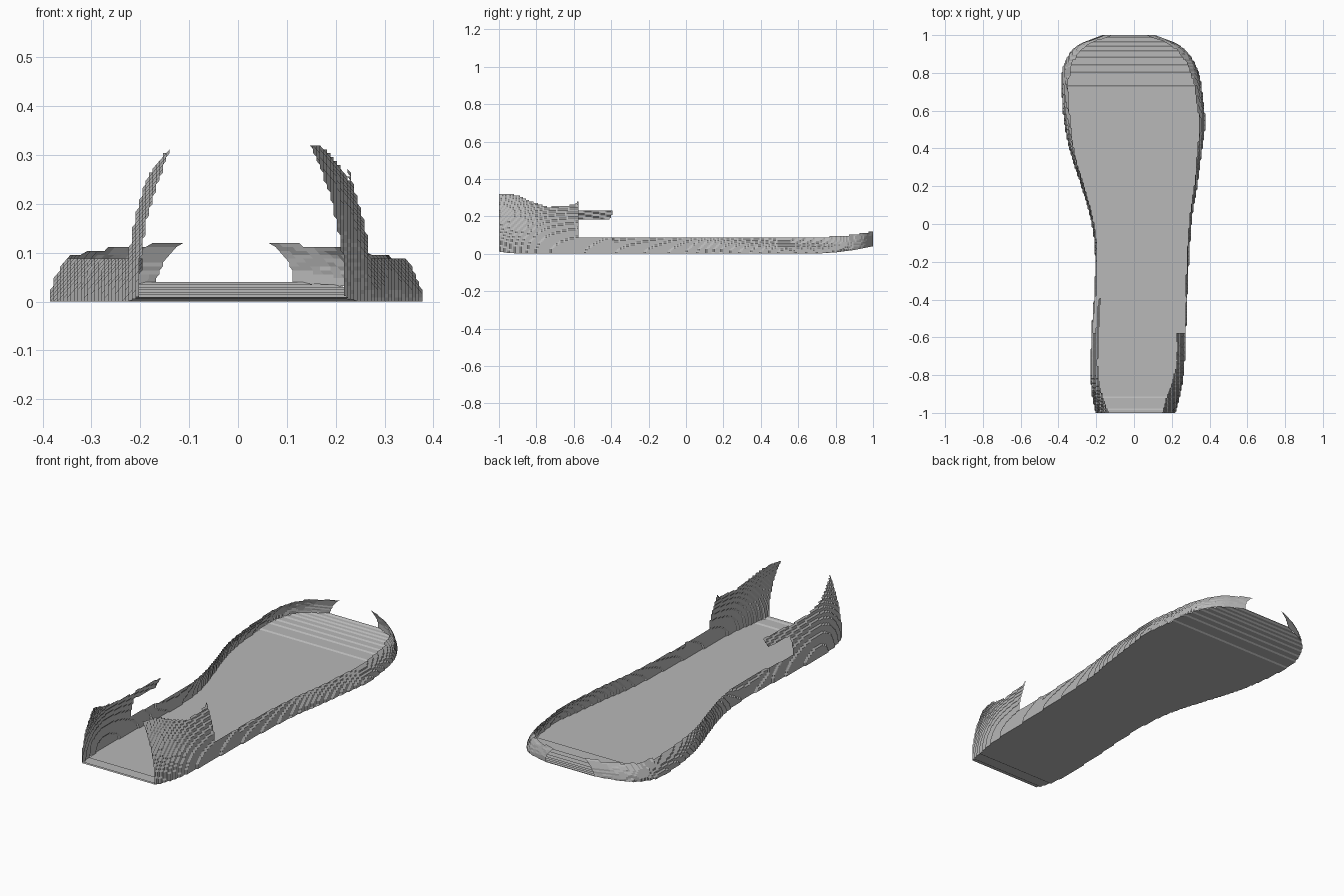
import bpy
import bmesh

CELL = 0.008      # grid spacing along the length and height of the walls
TERRACE = 0.007   # sideways step that gives the walls their layered look

# Sole outline: station along y, right edge x, left edge x
OUTLINE = [
    (-1, -.205, .22), (-.88, -.225, .25), (-.75, -.23, .268), (-.5, -.22, .278),
    (-.3, -.207, .287), (-.1, -.21, .297), (.05, -.235, .31), (.2, -.28, .335),
    (.38, -.338, .358), (.53, -.368, .377), (.68, -.382, .363), (.8, -.382, .343),
    (.88, -.355, .305), (.95, -.29, .235), (1, -.165, .115),
]
RIGHT_EDGE = [(y, r) for y, r, l in OUTLINE]
LEFT_EDGE = [(y, l) for y, r, l in OUTLINE]

# Side profiles: station along y, height
FLOOR = [(-1, .012), (-.97, .006), (-.88, 0), (.69, 0), (.8, .007), (.9, .02), (1, .04)]
LOW_RIM = [(-1, .086), (.6, .086), (.8, .093), (.9, .103), (1, .12)]
HEEL_LEFT = [(-1, .32), (-.9, .315), (-.84, .285), (-.74, .25), (-.6, .262), (-.57, .29)]
HEEL_RIGHT = [(-1, .32), (-.93, .29), (-.85, .255), (-.75, .235), (-.57, .225), (-.39, .23)]
# Inward lean of the low rim along y
LEAN = [(-1, .01), (0, .012), (.3, .018), (.5, .03), (.8, .042), (1, .05)]


def sample(points, y, smooth=False):
    """Value at y along a list of points, straight or as a smooth curve."""
    last = len(points) - 2
    i = next((k for k in range(last + 1) if y <= points[k + 1][0]), last)
    (ya, a), (yb, b) = points[i], points[i + 1]
    t = min(max((y - ya) / (yb - ya), 0), 1)
    if not smooth:
        return a + (b - a) * t

    def slope(k):
        p, q = points[max(k - 1, 0)], points[min(k + 1, last + 1)]
        return (q[1] - p[1]) / (q[0] - p[0])

    span = yb - ya
    return ((1 + 2 * t) * (1 - t) ** 2 * a + t * (1 - t) ** 2 * span * slope(i)
            + t * t * (3 - 2 * t) * b + t * t * (t - 1) * span * slope(i + 1))


def snap(value, step):
    return round(value / step) * step


def finish(name, bm, material):
    bm.normal_update()
    mesh = bpy.data.meshes.new(name)
    bm.to_mesh(mesh)
    bm.free()
    mesh.materials.append(material)
    obj = bpy.data.objects.new(name, mesh)
    bpy.context.collection.objects.link(obj)
    return obj


def wall_covers(side, y, z):
    """Rule for which cells of the wall exist."""
    if z < sample(LOW_RIM, y):
        return True
    heel = HEEL_LEFT if side > 0 else HEEL_RIGHT
    if y < -.575:
        return z < sample(heel, y)
    if side > 0:
        return False
    # Ragged strap stub reaching forward from the right heel wall
    return y < -.39 - .5 * abs(z - .22) and .18 < z < .23


def wall_point(side, y, z):
    edge = sample(LEFT_EDGE if side > 0 else RIGHT_EDGE, y, True)
    floor = sample(FLOOR, y)
    z = max(z, floor)
    if y < -.39:
        lean = .07 * (z / .32) ** 2
    else:
        rise = (z - floor) / (sample(LOW_RIM, y) - floor)
        lean = sample(LEAN, y) * rise ** 2
    return (snap(edge - side * lean, TERRACE), y, z)


def build_wall(name, side, material):
    bm = bmesh.new()
    grid = {}

    def vert(i, j):
        if (i, j) not in grid:
            grid[i, j] = bm.verts.new(wall_point(side, i * CELL - 1, j * CELL))
        return grid[i, j]

    for i in range(round(2 / CELL)):
        for j in range(round(.32 / CELL)):
            y, z = (i + .5) * CELL - 1, (j + .5) * CELL
            if (j + 1) * CELL <= sample(FLOOR, y) or not wall_covers(side, y, z):
                continue
            quad = [vert(i, j), vert(i + 1, j), vert(i + 1, j + 1), vert(i, j + 1)]
            bm.faces.new(quad if side > 0 else quad[::-1])
    # Drop slivers squashed flat against the rising floor
    bmesh.ops.dissolve_degenerate(bm, dist=1e-5, edges=bm.edges[:])
    return finish(name, bm, material)


def build_floor(name, material):
    bm = bmesh.new()
    previous = None
    for i in range(round(2 / CELL) + 1):
        y = i * CELL - 1
        z = snap(sample(FLOOR, y), .005)
        row = [bm.verts.new((snap(sample(edge, y, True), TERRACE), y, z))
               for edge in (RIGHT_EDGE, LEFT_EDGE)]
        if previous:
            bm.faces.new((previous[0], previous[1], row[1], row[0]))
        previous = row
    return finish(name, bm, material)


cube = bpy.data.objects.get("Cube")
if cube:
    bpy.data.objects.remove(cube, do_unlink=True)

# Plain grey shell
grey = bpy.data.materials.new("plain_grey")
grey.use_nodes = True
colour = (.48, .48, .48, 1)
grey.diffuse_color = colour
grey.node_tree.nodes["Principled BSDF"].inputs["Base Color"].default_value = colour

build_floor("sole_floor", grey)
build_wall("left_wall", 1, grey)
build_wall("right_wall", -1, grey)
